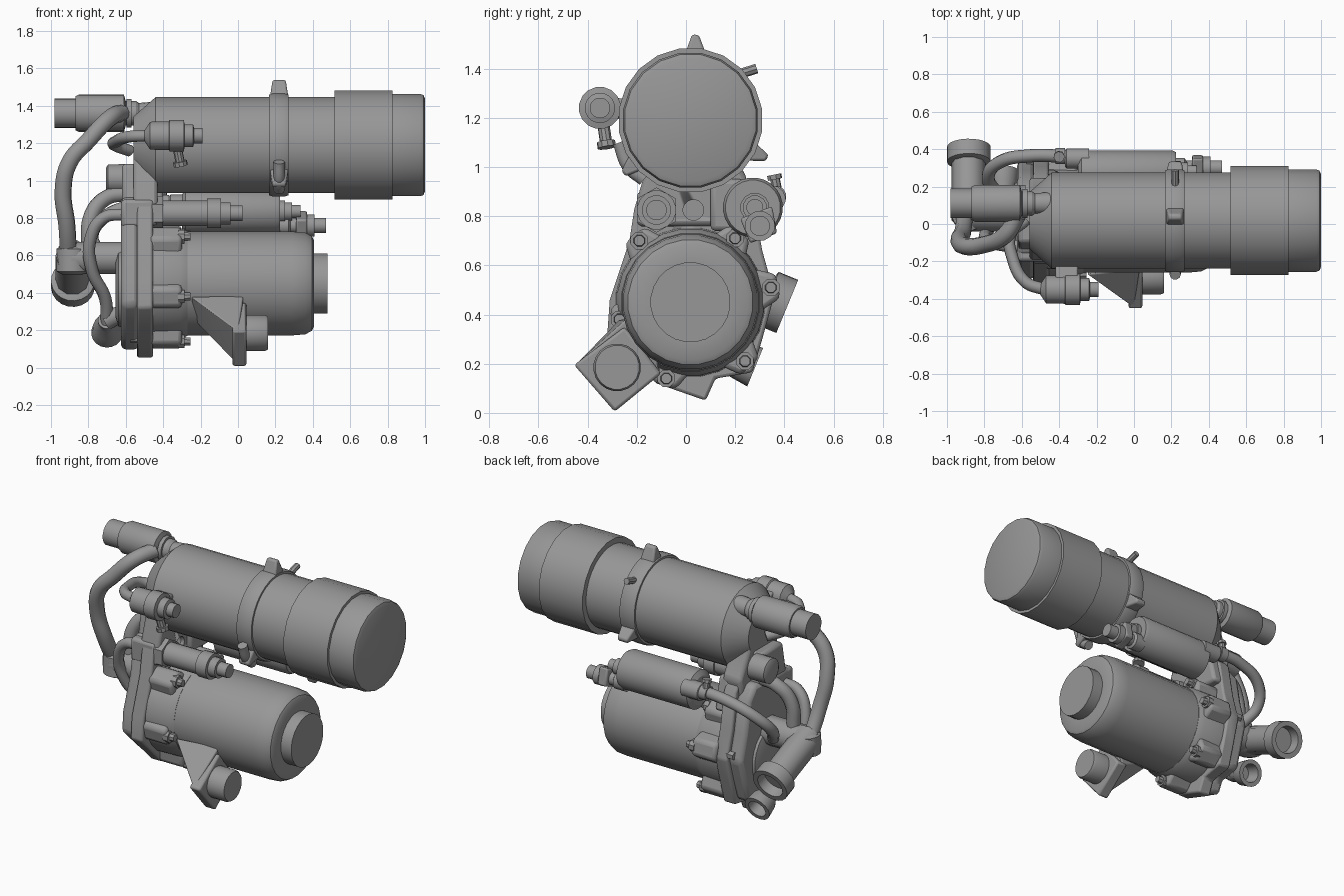
import bpy, bmesh, math
from mathutils import Vector

if "Cube" in bpy.data.objects:
    bpy.data.objects.remove(bpy.data.objects["Cube"])

# One dark grey for every part
GREY = bpy.data.materials.new("dark_grey")
GREY.diffuse_color = (.31, .31, .31, 1)
GREY.use_nodes = True
GREY.node_tree.nodes["Principled BSDF"].inputs["Base Color"].default_value = GREY.diffuse_color


def finish(name, bm, angle=32, bevel=0):
    bmesh.ops.recalc_face_normals(bm, faces=bm.faces)
    me = bpy.data.meshes.new(name)
    bm.to_mesh(me)
    bm.free()
    ob = bpy.data.objects.new(name, me)
    bpy.context.collection.objects.link(ob)
    me.materials.append(GREY)
    me.shade_smooth()
    me.set_sharp_from_angle(angle=math.radians(angle))
    if bevel:
        m = ob.modifiers.new("bevel", 'BEVEL')
        m.width, m.segments, m.limit_method = bevel, 2, 'ANGLE'
    return ob


def turned(name, prof, y=0, z=0, segs=20, origin=None, axis=(1, 0, 0)):
    """Revolve (distance, radius) pairs about an axis; closes both ends."""
    a = Vector(axis).normalized()
    q = Vector((1, 0, 0)).rotation_difference(a)
    o = Vector(origin) if origin else Vector((0, y, z))
    bm = bmesh.new()
    rings = []
    for d, r in prof:
        rings.append([bm.verts.new(o + q @ Vector((d, r * math.cos(t), r * math.sin(t))))
                      for t in (2 * math.pi * (i + .5) / segs for i in range(segs))])
    for p, n in zip(rings, rings[1:]):
        for i in range(segs):
            j = (i + 1) % segs
            bm.faces.new((p[i], p[j], n[j], n[i]))
    bm.faces.new(rings[0])
    bm.faces.new(rings[-1])
    return finish(name, bm)


def plate(name, outline, x0, x1, bevel=0.012):
    """Extrude a (y, z) outline along x."""
    bm = bmesh.new()
    f = bm.faces.new([bm.verts.new((x0, y, z)) for y, z in outline])
    g = bmesh.ops.extrude_face_region(bm, geom=[f])['geom']
    bmesh.ops.translate(bm, vec=(x1 - x0, 0, 0),
                        verts=[v for v in g if isinstance(v, bmesh.types.BMVert)])
    if f.is_valid and all(len(e.link_faces) < 2 for e in f.edges):
        bm.faces.remove(f)
    bmesh.ops.holes_fill(bm, edges=bm.edges)
    return finish(name, bm, bevel=bevel)


def hull(name, pts, bevel=0.01):
    bm = bmesh.new()
    vs = [bm.verts.new(p) for p in pts]
    bmesh.ops.convex_hull(bm, input=vs)
    bmesh.ops.dissolve_limit(bm, angle_limit=0.02, verts=bm.verts, edges=bm.edges)
    return finish(name, bm, bevel=bevel)


def hose(name, pts, r):
    cu = bpy.data.curves.new(name, 'CURVE')
    cu.dimensions, cu.bevel_depth, cu.bevel_resolution = '3D', r, 3
    cu.resolution_u, cu.use_fill_caps = 8, True
    cu.materials.append(GREY)
    sp = cu.splines.new('BEZIER')
    sp.bezier_points.add(len(pts) - 1)
    for b, p in zip(sp.bezier_points, pts):
        b.co, b.handle_left_type, b.handle_right_type = p, 'AUTO', 'AUTO'
    ob = bpy.data.objects.new(name, cu)
    bpy.context.collection.objects.link(ob)
    return ob


CY, UZ, LZ = 0.018, 1.19, 0.45   # shared centre line, upper and lower axes

# Upper canister and its end cap
turned("upper_canister", [(-.56, .15), (-.54, .17), (-.44, .258), (.53, .258)], CY, UZ, 32)
turned("canister_cap", [(.515, .255), (.515, .295), (.825, .295), (.825, .277),
                        (.975, .277), (.992, .27), (1.0, .25)], CY, UZ, 20)

# Clamp band with three ears and bolts
turned("clamp_band", [(.165, .255), (.165, .27), (.185, .276), (.25, .276),
                      (.27, .27), (.27, .255)], CY, UZ, 32)
for i, deg in enumerate((86, 333, 218)):
    t = math.radians(deg)
    u, v = Vector((0, math.cos(t), math.sin(t))), Vector((0, -math.sin(t), math.cos(t)))
    c = Vector((.22, CY, UZ))
    hull(f"clamp_ear_{i}", [c + Vector((sx * w, 0, 0)) + u * r + v * s for sx in (-1, 1)
         for r, w, s in ((.25, .05, -.055), (.25, .05, .045), (.348, .035, -.01), (.348, .035, .018))])
turned("clamp_bolt", [(-.04, .02), (.05, .02)], origin=(.22, .24, 1.385), axis=(0, .8, .25), segs=8)
hose("clamp_strap", [(.22, -.17, .95), (.22, -.23, 1.0), (.22, -.27, 1.1)], .03)

# Lower motor with rounded end and boss
turned("motor_body", [(-.3, .28), (.29, .28), (.36, .274), (.395, .255), (.405, .235),
                      (.405, .163), (.478, .163)], CY, LZ, 24)

# Gear housing: flange plate, neck up to the canister, covers
flange = [(-.17, .96), (-.21, .83), (-.23, .70), (-.31, .46), (-.32, .32), (-.12, .12),
          (.08, .05), (.12, .14), (.27, .165), (.31, .3), (.36, .48), (.31, .66),
          (.27, .88), (.2, .97)]
main = plate("housing_flange", flange, -.54, -.455)
inner = [(CY + (y - CY) * .93, LZ + (z - LZ) * .9) for y, z in flange]
cover = plate("housing_cover", inner, -.625, -.53, .025)
neck = plate("housing_neck", [(-.2, .76), (-.19, .9), (-.12, 1.12), (-.08, 1.3), (.12, 1.3),
                              (.16, 1.12), (.25, .95), (.22, .76)], -.56, -.43, .02)
cut = turned("hole_cutter", [(-.56, .042), (-.3, .042)], .03, .825, 16)
cut.hide_render = True
cut.hide_viewport = True
for ob in (main, cover, neck):
    b = ob.modifiers.new("hole", 'BOOLEAN')
    b.operation, b.object = 'DIFFERENCE', cut
turned("motor_collar", [(-.47, .305), (-.31, .3), (-.27, .282)], CY, LZ, 24)
turned("rear_cover", [(-.655, .15), (-.64, .2), (-.6, .215)], CY, .42, 24)
hull("neck_block", [(x, y, z) for x in (-.62, -.52) for y, z in
                    ((-.14, .88), (.15, .88), (-.1, 1.09), (.12, 1.09))], .02)
turned("neck_plug", [(-.705, .06), (-.695, .078), (-.58, .08)], .13, 1.01, 16)

# Lugs and bolts around the motor
for i, (y, z) in enumerate(((.345, .51), (.24, .21), (-.08, .14), (-.19, .7), (-.27, .38), (.2, .71))):
    o = Vector((0, y, z))
    inward = (Vector((0, CY, LZ)) - o).normalized()
    side = inward.cross(Vector((1, 0, 0)))
    hull(f"lug_{i}", [Vector((x, 0, 0)) + o + inward * d + side * s * w
                      for d, w in ((-.03, .05), (.09, .1)) for x in (-.47, -.3) for s in (-1, 1)], .02)
    turned(f"lug_bolt_{i}", [(-.32, .038), (-.285, .038), (-.285, .025), (-.255, .022)], y, z, 8)
    turned(f"rear_bolt_{i}", [(-.575, .025), (-.52, .025)], y * .95, LZ + (z - LZ) * .95, 6)

# Wedge bracket with sensor, low at the front
sq = [(-.455, .195), (-.29, .005), (-.1, .16), (-.25, .35)]
plate("bracket_plate", sq, -.03, .045, .012)
hull("bracket_wedge", [(0, y * .97 - .008, z * .95 + .01) for y, z in sq] +
     [(-.25, -.27, .38), (-.25, -.14, .27), (.03, -.24, .385), (.03, -.12, .26)], .008)
turned("sensor", [(.03, .097), (.145, .097), (.16, .09)], -.28, .185, 20)

# Top valve on the back left of the canister
turned("top_valve", [(-.98, .05), (-.98, .08), (-.87, .08), (-.87, .09), (-.85, .1), (-.61, .1),
                     (-.6, .065), (-.545, .065), (-.53, .055), (-.47, .06), (-.42, .06)], .11, 1.36, 18)
turned("valve_clip", [(-.595, .08), (-.57, .08)], .11, 1.36, 12)

# Long drain hose, thick elbow and its open port
hose("long_hose", [(-.62, .05, 1.365), (-.69, -.06, 1.33), (-.8, -.11, 1.215), (-.9, -.12, 1.1),
                   (-.935, -.09, .95), (-.915, -.04, .76), (-.905, .05, .58)], .046)
hose("elbow_pipe_inner", [(-.58, .05, .585), (-.75, .05, .585), (-.89, .05, .585)], .09)
hose("elbow_pipe_outer", [(-.885, .02, .6), (-.885, .19, .53), (-.885, .34, .465)], .09)
turned("elbow_corner", [(-.08, .05), (-.06, .088), (.06, .088), (.08, .05)], segs=16,
       origin=(-.885, .05, .575), axis=(0, 0, 1))
turned("elbow_port", [(-.05, .09), (-.04, .117), (.045, .117), (.045, .085), (-.02, .08)], segs=20,
       origin=(-.883, .37, .45), axis=(0, .92, -.38))

# Lower drain port
turned("drain_port", [(-.13, .05), (-.08, .05), (-.03, .075), (.05, .085), (.05, .058), (-.04, .05)],
       segs=18, origin=(-.70, .235, .205), axis=(0, .92, -.38))
hose("drain_neck", [(-.56, .1, .3), (-.64, .1, .28), (-.7, .12, .25)], .05)

# Small valve in front of the canister
turned("front_valve", [(-.5, .03), (-.48, .06), (-.47, .076), (-.37, .078), (-.365, .086), (-.29, .086),
                       (-.285, .062), (-.24, .062), (-.235, .042), (-.19, .042), (-.19, .02)], -.35, 1.24, 16)
turned("front_valve_nipple", [(0, .025), (.1, .025), (.1, .038), (.125, .038)], segs=10,
       origin=(-.33, -.34, 1.2), axis=(.2, .15, -1))
hull("front_valve_mount", [(x, y, z) for x in (-.42, -.3) for y, z in
                           ((-.33, 1.22), (-.33, 1.29), (-.22, 1.2), (-.22, 1.27))])
hose("front_valve_hose", [(-.48, -.35, 1.24), (-.58, -.31, 1.235), (-.65, -.18, 1.21),
                          (-.66, -.06, 1.19), (-.58, .02, 1.16)], .032)

# Stepped plug under the canister, front side
hull("plug_block", [(x, y, z) for x in (-.625, -.45) for y in (-.2, -.03) for z in (.75, .9)], .02)
turned("plug_shaft", [(-.46, .07), (-.165, .07), (-.165, .08), (-.09, .08), (-.09, .06),
                      (-.04, .06), (-.04, .042), (.025, .042)], -.12, .825, 16)
turned("plug_flange_hex", [(-.46, .092), (-.4, .092)], -.12, .825, 6)

# Small pump at the back, with fittings and clips
turned("back_pump", [(-.3, .09), (-.28, .122), (.205, .122), (.225, .112)], .272, .835, 24)
turned("pump_tip", [(.2, .06), (.25, .06), (.25, .05), (.29, .05), (.29, .035), (.335, .035)], .28, .835, 12)
turned("pump_fitting", [(.2, .055), (.27, .055), (.28, .04), (.37, .045), (.37, .062), (.41, .062),
                        (.41, .042), (.47, .042)], .3, .76, 12)
hull("fitting_clip", [(x, y, z) for x in (.31, .37) for y, z in
                      ((.22, .79), (.35, .84), (.37, .73), (.26, .69))])
turned("pump_stub", [(-.37, .045), (-.36, .055), (-.24, .055)], .35, .87, 14)
hull("pump_saddle", [(x, y, z) for x in (-.48, -.4) for y, z in
                     ((.1, .74), (.1, .95), (.24, .95), (.29, .74))], .02)
hose("pump_hose", [(-.35, .36, .885), (-.55, .365, .87), (-.72, .33, .8), (-.78, .25, .7), (-.73, .16, .6)], .035)
turned("hose_clip", [(-.42, .045), (-.37, .045)], .363, .88, 12)
turned("clip_screw", [(-.03, .02), (.04, .02), (.04, .03), (.06, .03)], segs=8,
       origin=(-.4, .37, .91), axis=(0, -.2, 1))

# Hoses down the left end
hose("upper_left_hose", [(-.6, .1, .93), (-.7, .09, .91), (-.78, .06, .82), (-.8, .05, .62)], .042)
hose("thin_left_hose", [(-.6, -.12, .82), (-.72, -.11, .8), (-.79, -.08, .68), (-.78, -.03, .52),
                        (-.71, .05, .37), (-.7, .12, .24)], .033)
